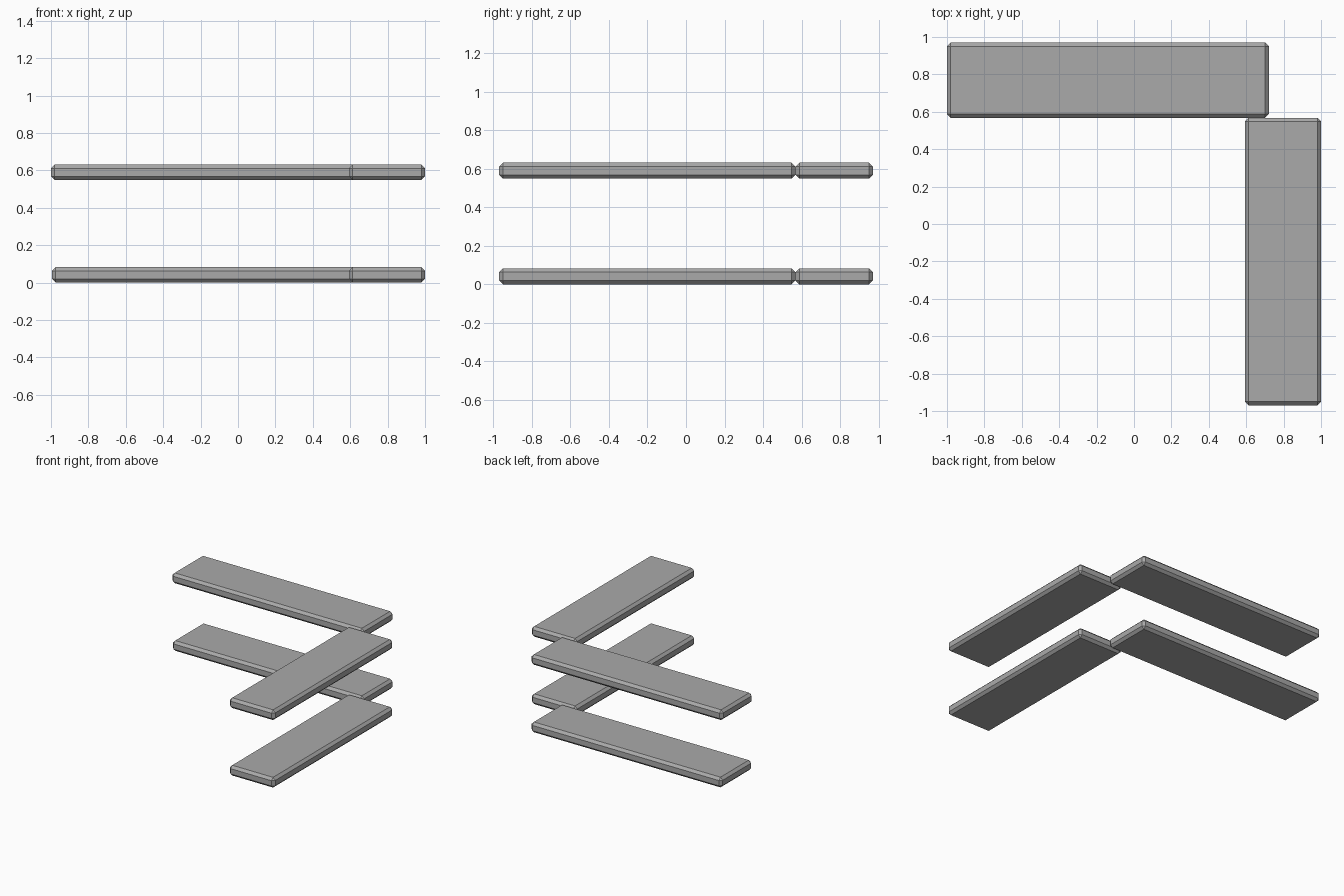
import bpy
import bmesh
from mathutils import Vector

if "Cube" in bpy.data.objects:
    bpy.data.objects.remove(bpy.data.objects["Cube"], do_unlink=True)

grey = bpy.data.materials.new("mid grey")
grey.use_nodes = True
colour = (0.4, 0.4, 0.4, 1)
grey.diffuse_color = colour
grey.node_tree.nodes["Principled BSDF"].inputs["Base Color"].default_value = colour


def board(name, low, high, chamfer=0.02):
    """Flat board between two corners, with chamfered edges."""
    low, high = Vector(low), Vector(high)
    bm = bmesh.new()
    bmesh.ops.create_cube(bm, size=1)
    bmesh.ops.scale(bm, vec=high - low, verts=bm.verts)
    bmesh.ops.bevel(bm, geom=bm.edges[:], offset=chamfer, segments=1,
                    affect='EDGES')
    mesh = bpy.data.meshes.new(name)
    bm.to_mesh(mesh)
    bm.free()
    mesh.materials.append(grey)
    obj = bpy.data.objects.new(name, mesh)
    obj.location = (low + high) / 2
    bpy.context.collection.objects.link(obj)


# Two levels of shelving, each a back board meeting a side board at the corner
thickness = 0.083
for level, z, left_end in (("lower", 0, -0.995), ("upper", 0.548, -1)):
    board(level + "_back_shelf", (left_end, 0.568, z), (0.721, 0.97, z + thickness))
    board(level + "_side_shelf", (0.593, -0.97, z), (1, 0.568, z + thickness))
